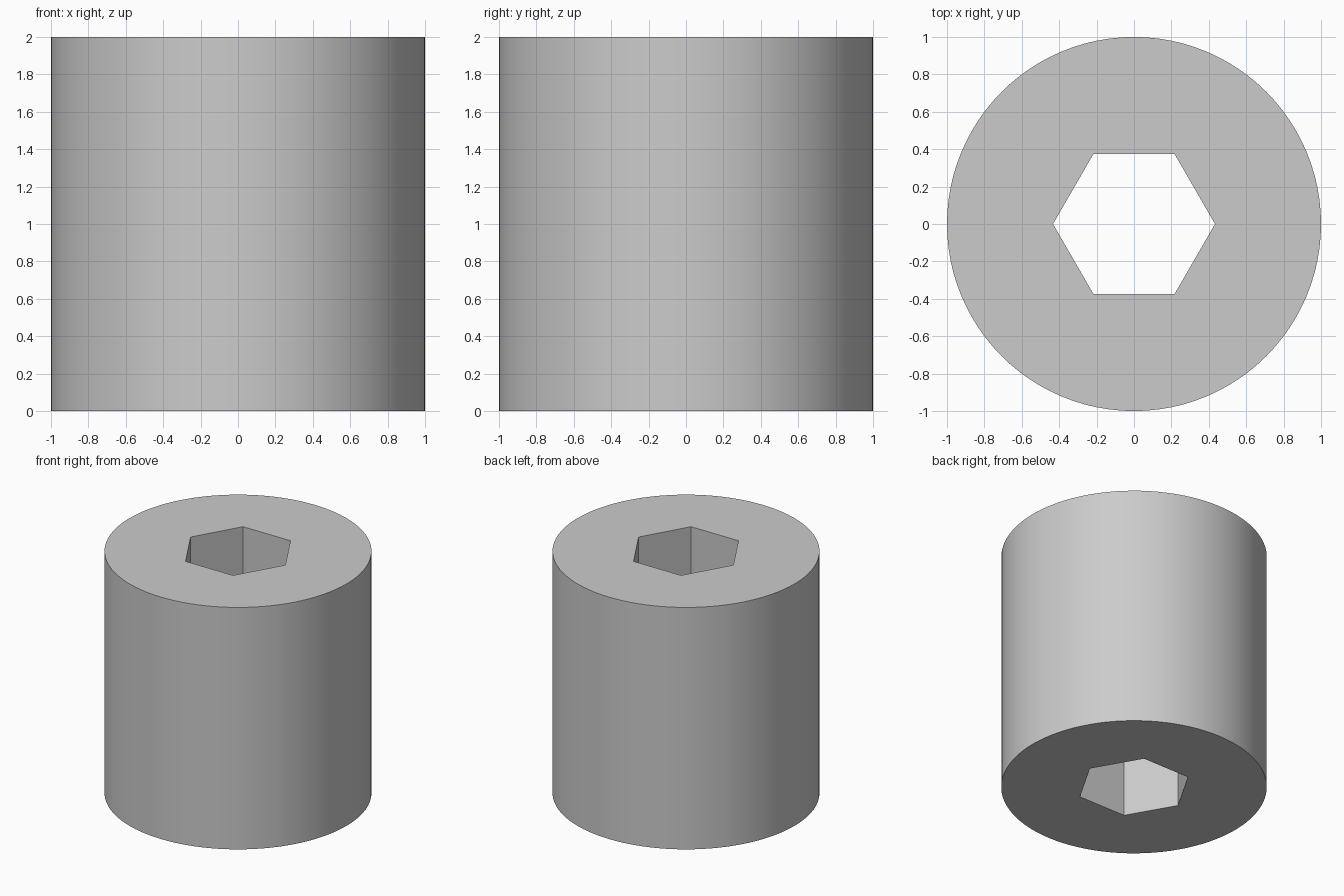
import bpy, bmesh, math

if "Cube" in bpy.data.objects:
    bpy.data.objects.remove(bpy.data.objects["Cube"])

HEIGHT = 2.0
OUTER_RADIUS, OUTER_SIDES = 1.0, 96
HOLE_RADIUS, HOLE_SIDES = 0.433, 6


def add_ring(bm, radius, sides):
    """Closed loop of edges on z = 0 with a corner on the x axis."""
    verts = [bm.verts.new((radius * math.cos(2 * math.pi * i / sides),
                           radius * math.sin(2 * math.pi * i / sides), 0))
             for i in range(sides)]
    return [bm.edges.new((verts[i - 1], verts[i])) for i in range(sides)]


# Cross-section: round outline with a hexagonal opening
bm = bmesh.new()
edges = add_ring(bm, OUTER_RADIUS, OUTER_SIDES) + add_ring(bm, HOLE_RADIUS, HOLE_SIDES)
bmesh.ops.triangle_fill(bm, edges=edges, use_beauty=True, normal=(0, 0, 1))

# Extrude into a solid sleeve, keeping the bottom cap
result = bmesh.ops.extrude_face_region(bm, geom=bm.faces[:], use_keep_orig=True)
top = [g for g in result["geom"] if isinstance(g, bmesh.types.BMVert)]
bmesh.ops.translate(bm, verts=top, vec=(0, 0, HEIGHT))
bmesh.ops.recalc_face_normals(bm, faces=bm.faces[:])

mesh = bpy.data.meshes.new("hex_socket_sleeve")
bm.to_mesh(mesh)
bm.free()
sleeve = bpy.data.objects.new("hex_socket_sleeve", mesh)
bpy.context.collection.objects.link(sleeve)

# Smooth round wall, sharp rims and hexagon corners
bpy.context.view_layer.objects.active = sleeve
sleeve.select_set(True)
bpy.ops.object.shade_smooth_by_angle(angle=math.radians(30))
